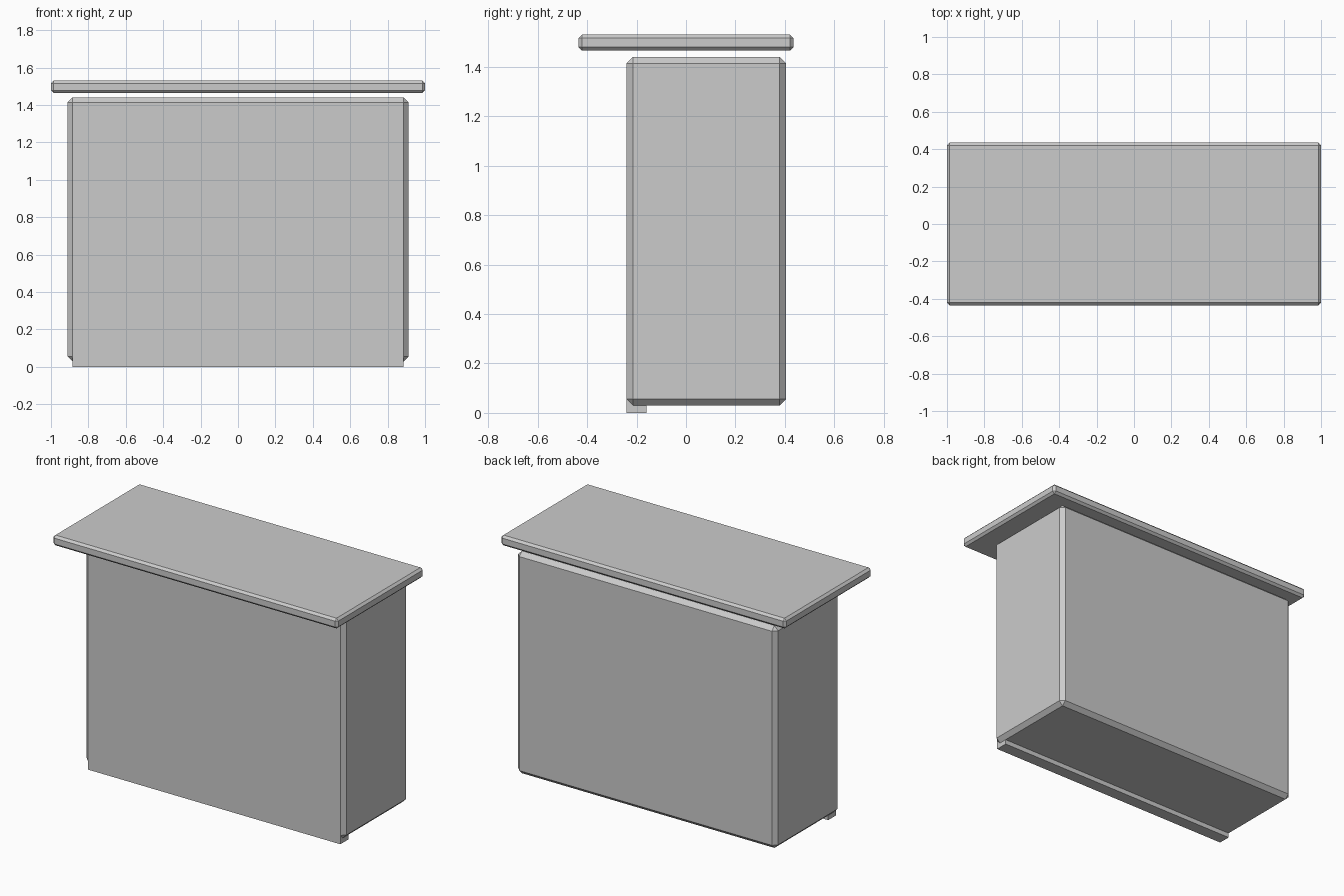
import bpy
import bmesh
from mathutils import Vector

cube = bpy.data.objects.get("Cube")
if cube:
    bpy.data.objects.remove(cube, do_unlink=True)

grey = bpy.data.materials.new("light_grey")
grey.use_nodes = True
colour = (0.6, 0.6, 0.6, 1)
grey.diffuse_color = colour
grey.node_tree.nodes["Principled BSDF"].inputs["Base Color"].default_value = colour


def box(name, low, high, chamfer=0):
    """Axis-aligned box between two corners, with flat chamfered edges."""
    low, high = Vector(low), Vector(high)
    bm = bmesh.new()
    bmesh.ops.create_cube(bm, size=1)
    bmesh.ops.scale(bm, vec=high - low, verts=bm.verts)
    mesh = bpy.data.meshes.new(name)
    bm.to_mesh(mesh)
    bm.free()
    mesh.materials.append(grey)
    obj = bpy.data.objects.new(name, mesh)
    obj.location = (low + high) / 2
    bpy.context.collection.objects.link(obj)
    if chamfer:
        bevel = obj.modifiers.new("chamfer", "BEVEL")
        bevel.width = chamfer
        bevel.segments = 1
        bevel.limit_method = "NONE"
    return obj


# Counter top, floating slightly above the cabinet
box("counter_top", (-1, -0.435, 1.465), (1, 0.435, 1.53), 0.014)

# Cabinet body
box("cabinet_body", (-0.912, -0.24, 0.03), (0.912, 0.405, 1.44), 0.026)

# Kick board, flush with the front
box("kick_board", (-0.886, -0.24, 0), (0.886, -0.16, 0.056))
